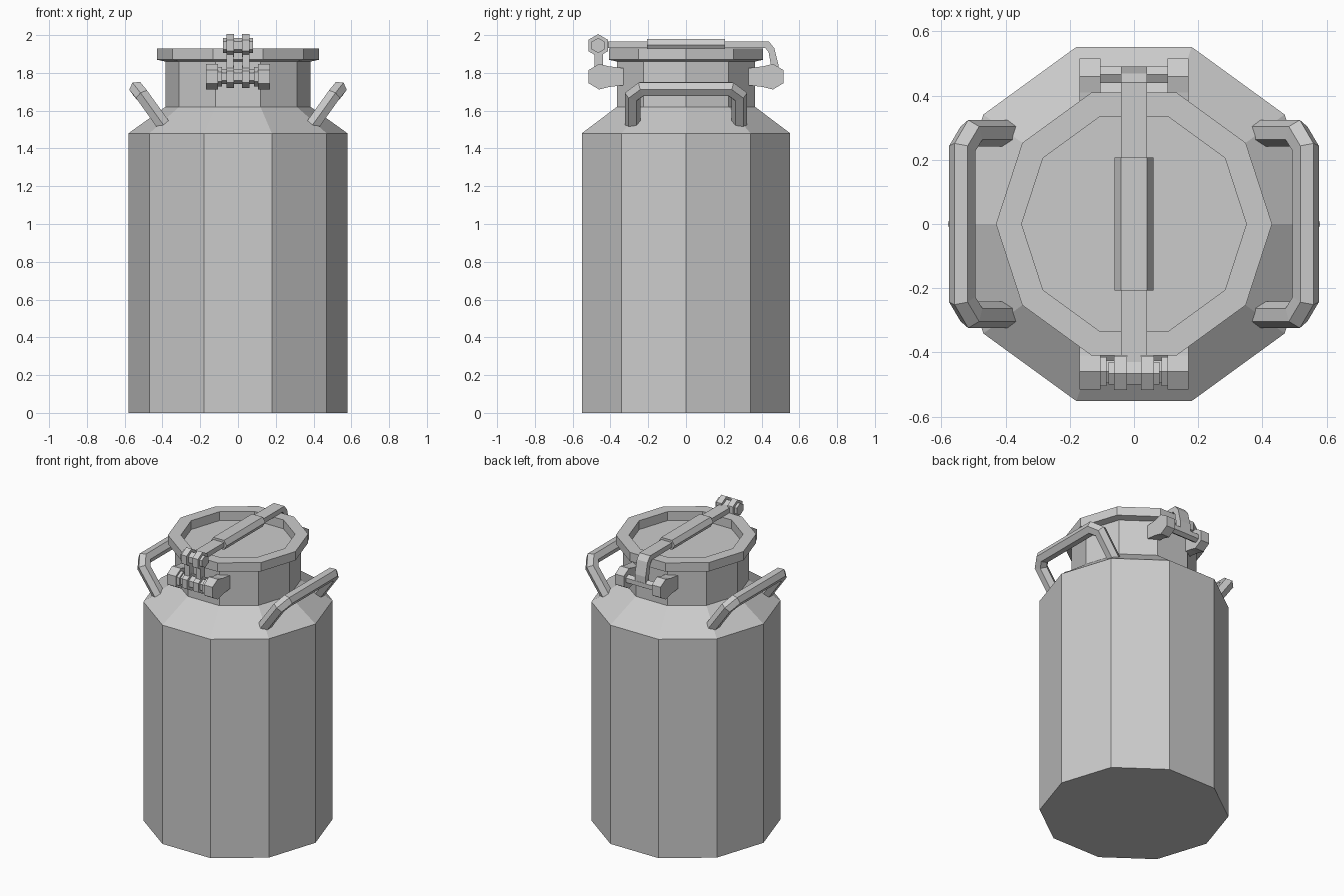
import bpy, bmesh, math
from mathutils import Vector

if "Cube" in bpy.data.objects:
    bpy.data.objects.remove(bpy.data.objects["Cube"], do_unlink=True)

steel = bpy.data.materials.new("grey steel")
steel.use_nodes = True
GREY = (0.6, 0.6, 0.6, 1)
steel.diffuse_color = GREY
steel.node_tree.nodes["Principled BSDF"].inputs["Base Color"].default_value = GREY


def finish(name, bm):
    bmesh.ops.recalc_face_normals(bm, faces=bm.faces)
    mesh = bpy.data.meshes.new(name)
    bm.to_mesh(mesh)
    bm.free()
    mesh.materials.append(steel)
    ob = bpy.data.objects.new(name, mesh)
    bpy.context.collection.objects.link(ob)
    return ob


def loft(name, rings):
    """Skin closed rings of points and cap both ends."""
    bm = bmesh.new()
    loops = [[bm.verts.new(p) for p in ring] for ring in rings]
    for a, b in zip(loops, loops[1:]):
        for i in range(len(a)):
            j = (i + 1) % len(a)
            bm.faces.new((a[i], a[j], b[j], b[i]))
    bm.faces.new(loops[0])
    bm.faces.new(loops[-1])
    return finish(name, bm)


def turned(name, profile, sides=10):
    """Turn a (radius, z) profile round the z axis."""
    angles = [math.tau * i / sides for i in range(sides)]
    return loft(name, [[(r * math.cos(a), r * math.sin(a), z) for a in angles]
                       for r, z in profile])


def slab(name, outline, x0, x1):
    """Extrude a (y, z) outline along x."""
    return loft(name, [[(x, y, z) for y, z in outline] for x in (x0, x1)])


def disc(y, z, r, sides=6, turn=0.5):
    return [(y + r * math.cos(math.tau * (i + turn) / sides),
             z + r * math.sin(math.tau * (i + turn) / sides)) for i in range(sides)]


def tube(name, path, normal, r, sides=6):
    """Sweep a polygon along a planar path with mitred corners."""
    path = [Vector(p) for p in path]
    normal = Vector(normal).normalized()
    rings = []
    for i, p in enumerate(path):
        d_in = (p - path[max(i - 1, 0)]).normalized()
        d_out = (path[min(i + 1, len(path) - 1)] - p).normalized()
        along = (d_in + d_out).normalized()
        side = normal.cross(along)
        stretch = 1 / along.dot(d_out if d_out.length else d_in)
        rings.append([p + side * r * stretch * math.cos(math.tau * k / sides)
                      + normal * r * math.sin(math.tau * k / sides) for k in range(sides)])
    return loft(name, rings)


# Can body with shoulder and neck
turned("can_body", [(0.58, 0), (0.58, 1.48), (0.385, 1.62), (0.385, 1.87)])

# Lid with raised rim and shallow dished centre
turned("lid", [(0.385, 1.86), (0.43, 1.87), (0.43, 1.93), (0.35, 1.93),
               (0.35, 1.87), (0.005, 1.81)])

# Carrying handles
for side, s in (("left", 1), ("right", -1)):
    half = [(0.395, 0.283, 1.525), (0.506, 0.283, 1.68), (0.535, 0.235, 1.715)]
    path = [(s * x, y, z) for x, y, z in half]
    path += [(s * x, -y, z) for x, y, z in reversed(half)]
    tube(side + "_handle", path, (-0.81 * s, 0, 0.58), 0.041)

# Lugs on the neck, front and back
lug_half = [(0.33, 0.045), (0.41, 0.055), (0.46, 0.068), (0.515, 0.035)]
for end, e in (("front", -1), ("back", 1)):
    outline = [(e * y, 1.78 + h) for y, h in lug_half]
    outline += [(e * y, 1.78 - h) for y, h in reversed(lug_half)]
    for side, s in (("left", 1), ("right", -1)):
        slab(f"{end}_{side}_lug", outline, s * 0.105, s * 0.17)

# Pins
slab("front_lower_pin", disc(-0.46, 1.78, 0.04), -0.105, 0.105)
slab("front_upper_pin", disc(-0.465, 1.945, 0.04), -0.08, 0.08)
slab("back_pin", disc(0.465, 1.78, 0.03), -0.105, 0.105)

# Hinge links with round ends
for side, s in (("left", 1), ("right", -1)):
    x0, x1 = s * 0.022, s * 0.062
    slab(side + "_link_top", disc(-0.465, 1.945, 0.06), x0, x1)
    slab(side + "_link_base", disc(-0.46, 1.78, 0.06), x0, x1)
    slab(side + "_link_bar", [(-0.485, 1.78), (-0.44, 1.78), (-0.44, 1.95), (-0.485, 1.95)],
         s * 0.024, s * 0.06)
    slab(side + "_spacer", disc(-0.46, 1.78, 0.052), s * 0.085, s * 0.105)

# Locking strap across the lid, hooked down at the back
slab("strap", [(-0.41, 1.932), (-0.41, 1.965), (0.44, 1.965), (0.468, 1.93), (0.49, 1.84),
               (0.49, 1.78), (0.45, 1.78), (0.45, 1.84), (0.437, 1.91), (0.42, 1.932)],
     -0.04, 0.04)
slab("strap_tongue", [(-0.465, 1.932), (-0.465, 1.965), (-0.4, 1.965), (-0.4, 1.932)],
     -0.022, 0.022)

# Chamfered grip round the strap
grip = [(-0.06, 1.948), (-0.04, 1.98), (0.04, 1.98), (0.06, 1.948), (0.04, 1.916), (-0.04, 1.916)]
loft("strap_grip", [[(x, y, z) for x, z in grip] for y in (-0.207, 0.207)])
